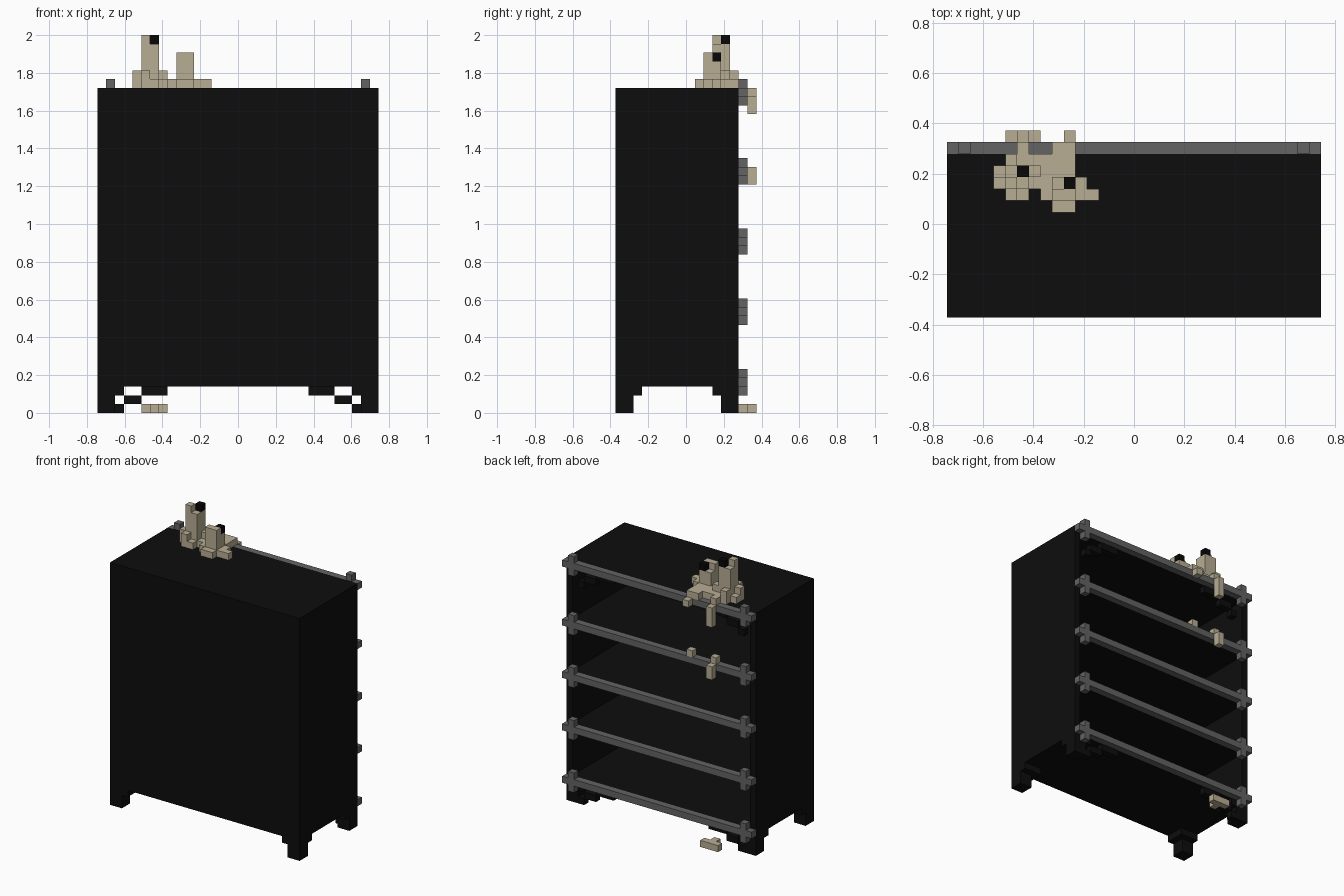
import bpy
import bmesh

default_cube = bpy.data.objects.get("Cube")
if default_cube:
    bpy.data.objects.remove(default_cube, do_unlink=True)

# The whole piece sits on a block grid
UNIT = 2 / 43
WIDTH, DEPTH, TOP = 32, 14, 37
SHELF_LEVELS = (3, 11, 19, 27, 36)
RAIL_Y = DEPTH


def material(name, colour):
    mat = bpy.data.materials.new(name)
    mat.use_nodes = True
    rgba = (*colour, 1)
    mat.diffuse_color = rgba
    mat.node_tree.nodes["Principled BSDF"].inputs["Base Color"].default_value = rgba
    return mat


black_wood = material("black wood", (0.004, 0.004, 0.004))
grey_trim = material("grey trim", (0.125, 0.125, 0.125))
tan_wax = material("tan wax", (0.48, 0.42, 0.295))
wick_black = material("wick black", (0.002, 0.002, 0.002))


def block(x, y, z, wide=1, deep=1, tall=1):
    """A box given by its lowest grid corner and its size in blocks."""
    return x, y, z, wide, deep, tall


def mirrored(blocks):
    """Add the copies on the other side of the centre plane."""
    return blocks + [block(WIDTH - x - w, y, z, w, d, h) for x, y, z, w, d, h in blocks]


def build(name, blocks, mat):
    bm = bmesh.new()
    for x, y, z, w, d, h in blocks:
        made = bmesh.ops.create_cube(bm, size=1)["verts"]
        bmesh.ops.scale(bm, vec=(w * UNIT, d * UNIT, h * UNIT), verts=made)
        centre = (x + w / 2 - WIDTH / 2, y + d / 2 - 8, z + h / 2)
        bmesh.ops.translate(bm, vec=[c * UNIT for c in centre], verts=made)
    mesh = bpy.data.meshes.new(name)
    bm.to_mesh(mesh)
    bm.free()
    mesh.materials.append(mat)
    obj = bpy.data.objects.new(name, mesh)
    bpy.context.collection.objects.link(obj)
    return obj


# Cabinet: closed front, two sides, shelves open to the back
body_height = TOP - SHELF_LEVELS[0]
build("front_panel", [block(0, 0, SHELF_LEVELS[0], WIDTH, 1, body_height)], black_wood)
build("side_panels", mirrored([block(0, 1, SHELF_LEVELS[0], 1, DEPTH - 1, body_height)]), black_wood)
build("shelves", [block(1, 1, z, WIDTH - 2, DEPTH - 1) for z in SHELF_LEVELS], black_wood)

# Legs: slim feet with a wider block under the cabinet
legs = []
for foot_y, cap_y in ((0, 0), (DEPTH - 2, DEPTH - 3)):
    legs += [block(0, foot_y, 0, 2, 2, 2), block(0, cap_y, 2, 3, 3)]
build("legs", mirrored(legs), black_wood)

# Stepped braces curling from the posts up to a shelf
for label, level in (("lower", SHELF_LEVELS[0]), ("upper", SHELF_LEVELS[-1])):
    steps = [block(x, DEPTH - 1, level - drop, wide)
             for x, wide, drop in ((5, 3, 1), (3, 2, 2), (2, 1, 3))]
    build(label + "_braces", mirrored(steps), black_wood)

# Trim: one rail per shelf with a cross near each end
for number, level in enumerate(SHELF_LEVELS, 1):
    build(f"rail_{number}", [block(0, RAIL_Y, level, WIDTH)], grey_trim)
    crosses = [block(1, RAIL_Y, level + step) for step in (-1, 1)]
    build(f"rail_crosses_{number}", mirrored(crosses), grey_trim)

# Candles with broken rims and off-centre wicks
build("tall_candle", [block(5, 11, TOP, 2, 2, 5), block(5, 11, TOP + 5)], tan_wax)
build("tall_wick", [block(6, 12, TOP + 5)], wick_black)
build("short_candle", [block(9, 10, TOP, 2, 2, 3), block(9, 10, TOP + 3, 2)], tan_wax)
build("short_wick", [block(10, 11, TOP + 3)], wick_black)

# Melted wax pooled round the candles, row by row, leaving the candles clear
pool_rows = {
    9: [(9, 2)],
    10: [(5, 2), (8, 1), (11, 2)],
    11: [(4, 1), (7, 2), (11, 1)],
    12: [(4, 1), (7, 4)],
    13: [(5, 6)],
    RAIL_Y: [(6, 1), (9, 2)],
}
pool = [block(x, y, TOP, w) for y, row in pool_rows.items() for x, w in row]
lumps = [block(x, y, TOP + 1) for x, y in ((4, 11), (5, 10), (7, 12), (5, 13))]
build("wax_pool", pool + lumps, tan_wax)

# Drips hanging over the rails, and a splash on the ground
drip_y = RAIL_Y + 1
build("top_drips", [block(6, drip_y, TOP - 3, tall=3), block(10, drip_y, TOP - 1)], tan_wax)
second = SHELF_LEVELS[-2]
build("second_drips", [block(6, drip_y, second - 1, tall=2)]
      + [block(x, RAIL_Y, second + 1) for x in (6, 10)], tan_wax)
build("ground_wax", [block(5, drip_y, 0, 3), block(6, RAIL_Y, 0)], tan_wax)
